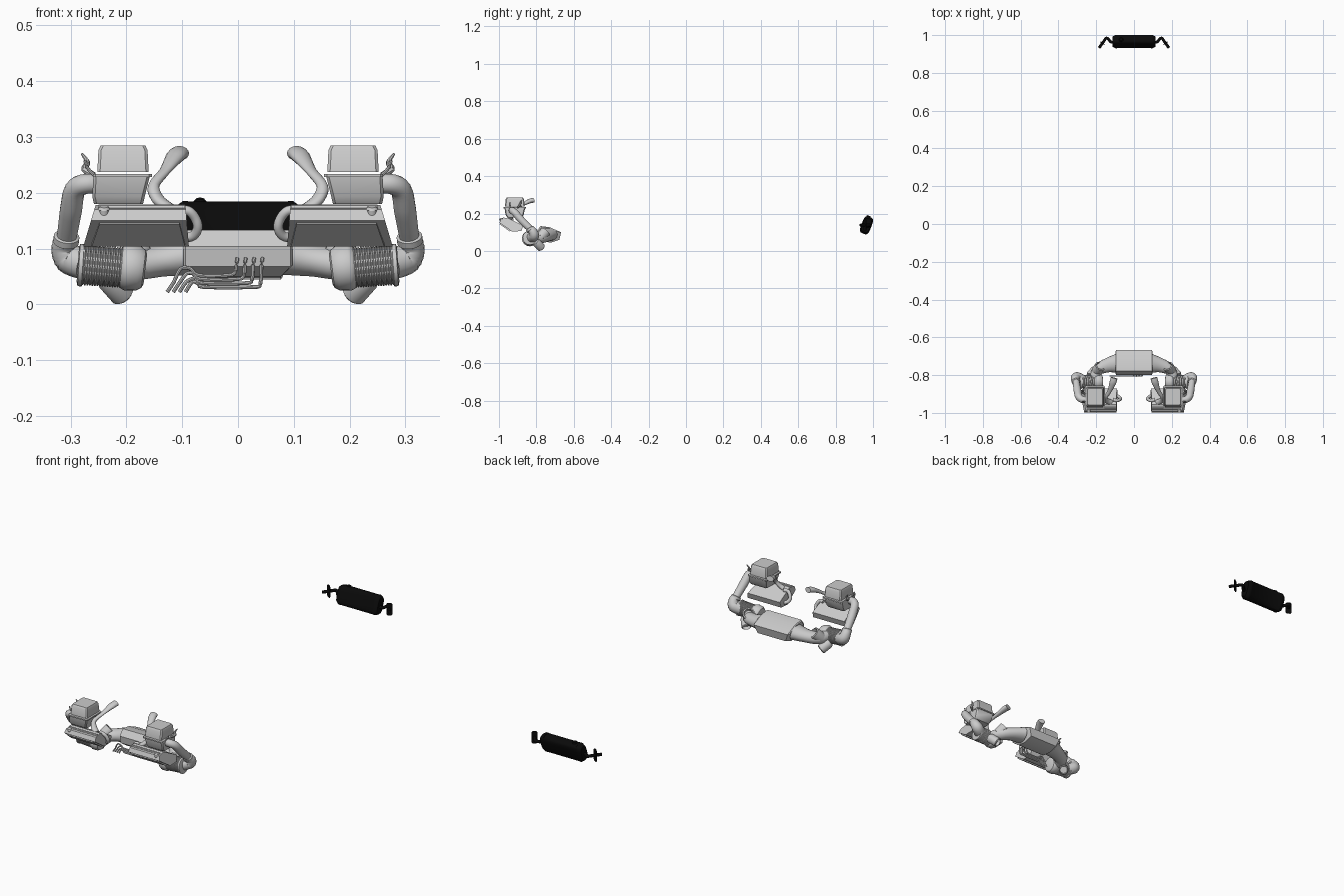
import bpy, bmesh, math
from mathutils import Vector as V

if "Cube" in bpy.data.objects:
    bpy.data.objects.remove(bpy.data.objects["Cube"])

black = bpy.data.materials.new("black_metal")
black.diffuse_color = (0.003, 0.003, 0.003, 1)
black.use_nodes = True
black.node_tree.nodes["Principled BSDF"].inputs["Base Color"].default_value = black.diffuse_color


def loft(name, rings, mirror=False, mat=None, angle=35):
    """Skin a list of closed rings, cap both ends, optionally mirror over x."""
    bm = bmesh.new()
    vs = [[bm.verts.new(p) for p in r] for r in rings]
    n = len(vs[0])
    for a, b in zip(vs, vs[1:]):
        for i in range(n):
            j = (i + 1) % n
            bm.faces.new((a[i], a[j], b[j], b[i]))
    bm.faces.new(vs[0][::-1])
    bm.faces.new(vs[-1])
    bmesh.ops.recalc_face_normals(bm, faces=bm.faces)
    me = bpy.data.meshes.new(name)
    bm.to_mesh(me)
    bm.free()
    me.shade_smooth()
    me.set_sharp_from_angle(angle=math.radians(angle))
    ob = bpy.data.objects.new(name, me)
    bpy.context.collection.objects.link(ob)
    if mat:
        me.materials.append(mat)
    if mirror:
        ob.modifiers.new("mirror", "MIRROR").use_mirror_merge = False
    return ob


def ring(c, d, r, n):
    d = V(d).normalized()
    up = V((0, 0, 1)) if abs(d.z) < 0.95 else V((0, 1, 0))
    u = d.cross(up).normalized()
    w = u.cross(d)
    rx, ry = r if isinstance(r, tuple) else (r, r)
    return [V(c) + u * rx * math.cos(a) + w * ry * math.sin(a)
            for a in (2 * math.pi * i / n for i in range(n))]


def tube(name, pts, r, n=16, steps=5, **kw):
    """Round or oval tube along a smooth path; r may be one radius or one per point."""
    rs = r if isinstance(r, list) else [r] * len(pts)
    rs = [V(q) if isinstance(q, tuple) else V((q, q)) for q in rs]
    p = [V(q) for q in pts]
    path, rad = [], []
    for i in range(len(p) - 1):
        a, b, c, d = p[max(i - 1, 0)], p[i], p[i + 1], p[min(i + 2, len(p) - 1)]
        for k in range(steps + (i == len(p) - 2)):
            t = k / steps
            path.append(0.5 * (2 * b + (c - a) * t + (2 * a - 5 * b + 4 * c - d) * t * t
                               + (3 * b - a - 3 * c + d) * t ** 3))
            rad.append(tuple(rs[i].lerp(rs[i + 1], t)))
    m = len(path)
    rings = [ring(path[i], path[min(i + 1, m - 1)] - path[max(i - 1, 0)], rad[i], n) for i in range(m)]
    return loft(name, rings, **kw)


def lathe(name, c, d, prof, n=28, **kw):
    """Turn a (distance, radius) profile about axis d through c."""
    ax = V(d).normalized()
    return loft(name, [ring(V(c) + ax * t, ax, r, n) for t, r in prof], **kw)


def boxes(name, levels, **kw):
    """Stacked chamfered rectangles: z, x0, x1, y0, y1."""
    rings = []
    for z, x0, x1, y0, y1 in levels:
        k = 0.005
        rings.append([(x0 + k, y0, z), (x1 - k, y0, z), (x1, y0 + k, z), (x1, y1 - k, z),
                      (x1 - k, y1, z), (x0 + k, y1, z), (x0, y1 - k, z), (x0, y0 + k, z)])
    return loft(name, rings, **kw)


M = dict(mirror=True)

# Air boxes: tapered lid, split flange, lower half
boxes("airbox_lid", [(.237, .160, .252, -.968, -.862), (.276, .162, .250, -.964, -.866),
                     (.285, .166, .246, -.958, -.872)], **M)
boxes("airbox_flange", [(.228, .154, .260, -.975, -.856), (.234, .154, .260, -.975, -.856)], **M)
boxes("airbox_base", [(.180, .170, .258, -.955, -.88), (.193, .167, .261, -.965, -.868),
                      (.229, .158, .259, -.97, -.86)], **M)
tube("airbox_clip", [(.258, -.9, .232), (.274, -.89, .242), (.27, -.885, .255), (.28, -.88, .27)],
     [.005, .007, .005, .002], n=8, **M)
tube("airbox_clip_small", [(.258, -.94, .232), (.270, -.94, .245), (.274, -.94, .258)], .003, n=8, **M)

# Intake horns sweeping back over the airboxes
tube("intake_horn", [(.105, -.815, .271), (.112, -.84, .265), (.13, -.885, .24), (.151, -.92, .212),
                     (.143, -.935, .188), (.122, -.945, .17)],
     [(.018, .013), (.018, .012), (.011, .007), (.010, .009), (.014, .01), (.015, .011)], **M)

# Tilted coolers with end tanks and downward facing core
cooler = [(-.998, .15), (-.990, .17), (-.955, .178), (-.87, .135), (-.88, .106), (-.93, .104)]


def cooler_ring(side, inset=0.0):
    out = []
    for y, z in cooler:
        t = (.178 - z) / .074
        x = (.255 + .022 * t - inset) if side else (.094 - .006 * t + inset)
        out.append((x, y, z))
    return out


loft("cooler_body", [cooler_ring(0), cooler_ring(0, .008), cooler_ring(1, .008), cooler_ring(1)], angle=25, **M)
loft("cooler_core", [[(.105, -.991, .147), (.248, -.991, .147), (.262, -.937, .109), (.095, -.937, .109)],
                     [(.105, -.998, .144), (.248, -.998, .144), (.262, -.942, .104), (.095, -.942, .104)]], **M)
tube("cooler_rail", [(.095, -.975, .173), (.25, -.975, .173)], .006, n=8, steps=1, **M)
lathe("cooler_cap", (.24, -.985, .158), (0, -.3, 1), [(0, .009), (.012, .009), (.013, .011), (.018, .008)], n=14, **M)
tube("cooler_outlet_pipe", [(.11, -.93, .168), (.09, -.935, .168), (.077, -.93, .155), (.072, -.925, .138),
                            (.08, -.915, .123), (.10, -.905, .118)], .0085, **M)

# Large charge pipes from airbox down to the chargers
tube("charge_pipe", [(.245, -.925, .214), (.272, -.93, .216), (.292, -.915, .205), (.299, -.885, .17),
                     (.306, -.84, .125), (.308, -.825, .112)], [.017, .018, .019, .02, .018, .018], n=18, **M)
tube("charger_inlet_elbow", [(.306, -.835, .118), (.311, -.82, .105), (.303, -.812, .083), (.275, -.825, .072)],
     [.019, .023, .028, .028], n=18, **M)
lathe("inlet_collar", (.308, -.83, .113), (.1, .5, -.8), [(-.012, .02), (-.01, .023), (.002, .023), (.004, .02)], **M)

# Ribbed chargers
ribs = []
for i in range(16):
    t = i * .0045
    ribs += [(t, .034), (t + .0008, .0365), (t + .003, .0365), (t + .0037, .034)]
lathe("ribbed_charger_body", (.207, -.835, .066), (1, 0, .07), ribs, **M)
lathe("charger_housing", (.166, -.835, .063), (1, 0, .12),
      [(0, .026), (.003, .034), (.012, .040), (.034, .042), (.042, .038), (.047, .03)], **M)
lathe("charger_end_ring", (.276, -.835, .07), (1, 0, .07), [(0, .035), (.002, .038), (.009, .038), (.011, .03)], **M)

# Outlets and bypass cups
lathe("exhaust_outlet", (.235, -.805, .05), (-.04, .045, -.045),
      [(0, .018), (.01, .023), (.052, .023), (.056, .019), (.042, .017)], **M)
lathe("bypass_cup", (.20, -.78, .07), (-.03, .04, .045),
      [(0, .026), (.02, .028), (.046, .028), (.048, .022), (.03, .019)], **M)

# Tapered ducts joining the chargers to the central silencer
tube("side_duct", [(.088, -.738, .087), (.14, -.748, .078), (.19, -.772, .07), (.208, -.82, .068)],
     [(.052, .036), (.038, .029), (.030, .028), (.027, .027)], n=14, steps=3, **M)

# Central silencer with faceted section
sil = [(-.795, .068), (-.8, .104), (-.778, .133), (-.73, .127), (-.668, .1), (-.677, .06), (-.72, .045), (-.77, .05)]
loft("central_silencer", [[(x * (.82 if z < .062 else 1), -.735 + (y + .735) * s, .09 + (z - .09) * s)
                           for y, z in sil]
                          for x, s in ((-.098, .88), (-.094, 1), (.094, 1), (.098, .88))], angle=25)

# Bundle of four small lines across the front of the silencer
for i in range(4):
    z, xe = .064 - .009 * i, -.003 + .015 * i
    x0 = -.127 + .011 * i
    za = .052 - .007 * i
    tube("fluid_line_%d" % i,
         [(x0, -.805, .022), (x0 + .012, -.805, .04), (x0 + .024, -.805, z), (-.085 + .005 * i, -.805, z),
          (-.07 + .003 * i, -.805, za), (xe - .015, -.805, za), (xe - .002, -.805, za + .006),
          (xe, -.805, .07), (xe + .002, -.80, .083)], .0034, n=8, steps=3)

# Rear silencer: tilted rounded box
c, u, w = V((0, .965, .137)), V((0, .36, .93)), V((0, .93, -.36))


def rear_ring(x, s):
    out = []
    for k in range(24):
        a = 2 * math.pi * k / 24
        ca, sa = math.cos(a), math.sin(a)
        p = c + u * (.048 * s * math.copysign(abs(ca) ** .55, ca)) + w * (.027 * s * math.copysign(abs(sa) ** .55, sa))
        out.append((x, p.y, p.z))
    return out


loft("rear_silencer", [rear_ring(x, s) for x, s in
                       ((-.113, .78), (-.108, .86), (-.098, 1), (-.09, 1), (-.089, .98), (.089, .98),
                        (.09, 1), (.098, 1), (.108, .86), (.113, .78))], mat=black)
lathe("rear_silencer_valve", (-.068, .975, .180), (0, .36, .93),
      [(-.01, .012), (.004, .012), (.009, .008)], n=14, mat=black)

# Tail pipes with flanges
tube("tail_pipe", [(.10, .962, .135), (.122, .964, .13), (.137, .98, .135), (.148, .983, .138),
                   (.163, .963, .138), (.185, .932, .138)], .0075, n=12, mat=black, **M)
f, side, up = V((.168, .957, .138)), V((.85, .53, 0)), V((0, 0, 1))
ax = V((.53, -.85, 0))
loft("tail_flange", [[f + ax * t + side * a * .014 + up * b * .03 for a, b in
                      ((-1, -.8), (-.6, -1), (.6, -1), (1, -.8), (1, .8), (.6, 1), (-.6, 1), (-1, .8))]
                     for t in (-.002, .002)], mat=black, **M)
